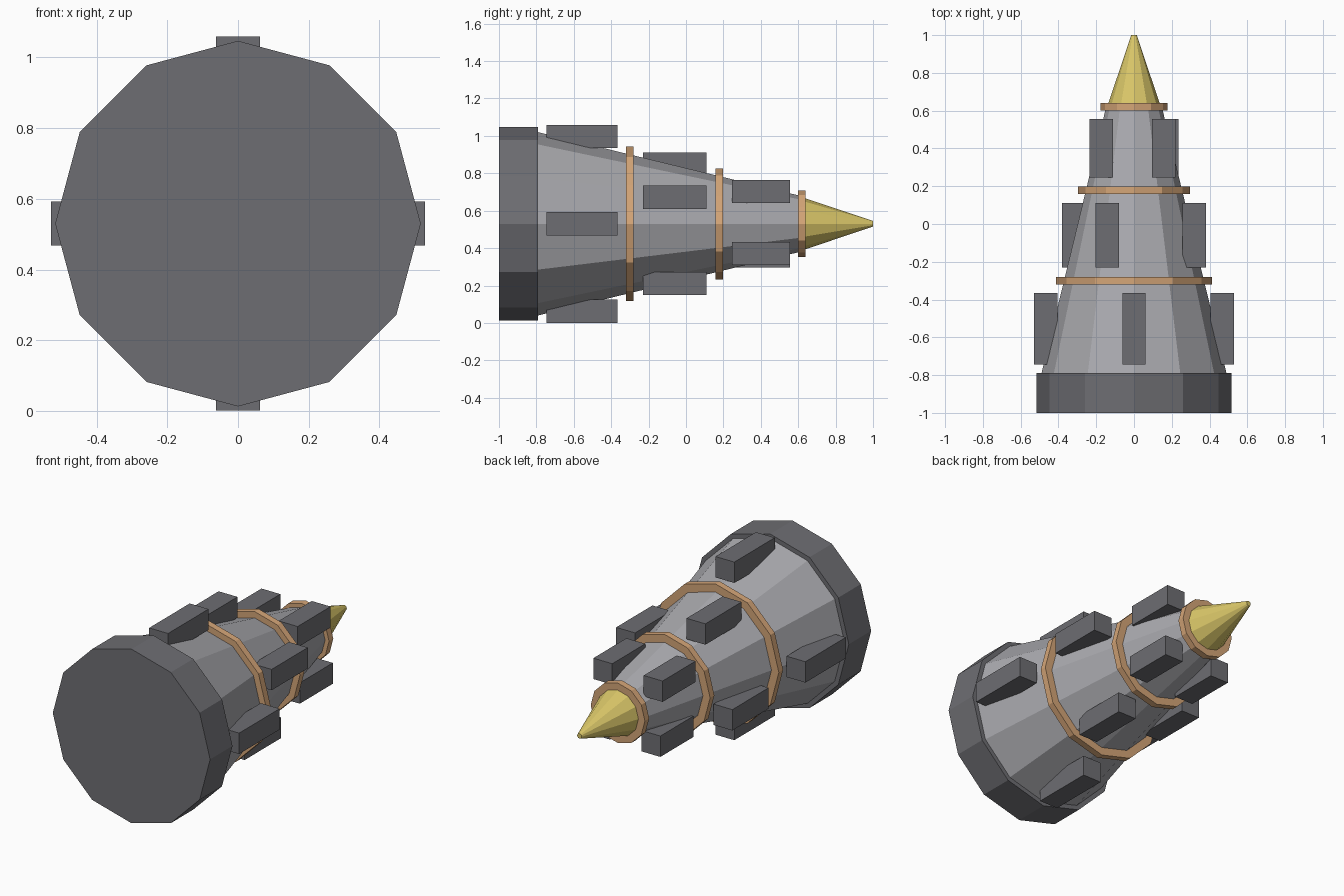
import bpy
import math

if "Cube" in bpy.data.objects:
    bpy.data.objects.remove(bpy.data.objects["Cube"])

AXIS_Z = 0.53   # height of the drill's long axis
SIDES = 12


def material(name, colour):
    m = bpy.data.materials.new(name)
    m.diffuse_color = (*colour, 1.0)
    m.use_nodes = True
    m.node_tree.nodes["Principled BSDF"].inputs["Base Color"].default_value = m.diffuse_color
    return m


dark_steel = material("dark steel", (0.155, 0.155, 0.170))
grey_steel = material("grey steel", (0.400, 0.400, 0.425))
copper = material("copper", (0.658, 0.376, 0.185))
gold = material("gold", (0.700, 0.570, 0.140))


def frustum(name, y0, y1, r0, r1, mat):
    """Faceted frustum lying along y."""
    bpy.ops.mesh.primitive_cone_add(
        vertices=SIDES, radius1=r0, radius2=r1, depth=y1 - y0,
        location=(0, (y0 + y1) / 2, AXIS_Z), rotation=(-math.pi / 2, 0, 0))
    ob = bpy.context.object
    ob.name = name
    ob.data.materials.append(mat)
    return ob


def block(name, x, y0, y1, z, size, mat):
    """Upright box, square in cross-section, lying along y."""
    bpy.ops.mesh.primitive_cube_add(size=1, location=(x, (y0 + y1) / 2, z))
    ob = bpy.context.object
    ob.name = name
    ob.scale = (size, y1 - y0, size)
    bpy.ops.object.transform_apply(location=False, rotation=False, scale=True)
    ob.data.materials.append(mat)
    return ob


# Mounting collar, tapered body and pointed tip
frustum("collar", -1.0, -0.79, 0.517, 0.517, dark_steel)
frustum("drill_body", -0.80, 0.63, 0.492, 0.145, grey_steel)
frustum("drill_tip", 0.62, 1.0, 0.142, 0.015, gold)

# Bands around the body
for i, (y, r) in enumerate([(-0.30, 0.414), (0.178, 0.297), (0.62, 0.178)]):
    frustum(f"band_{i + 1}", y - 0.02, y + 0.02, r, r, copper)

# Cutting teeth: three rows of four, each row turned further round
rows = [(-0.745, -0.365, 0.467, 0), (-0.23, 0.11, 0.35, 24), (0.245, 0.555, 0.234, 47.5)]
for i, (y0, y1, r, turn) in enumerate(rows):
    for k in range(4):
        a = math.radians(turn + 90 * k)
        block(f"tooth_row{i + 1}_{k + 1}", r * math.cos(a), y0, y1,
              AXIS_Z + r * math.sin(a), 0.124, dark_steel)
